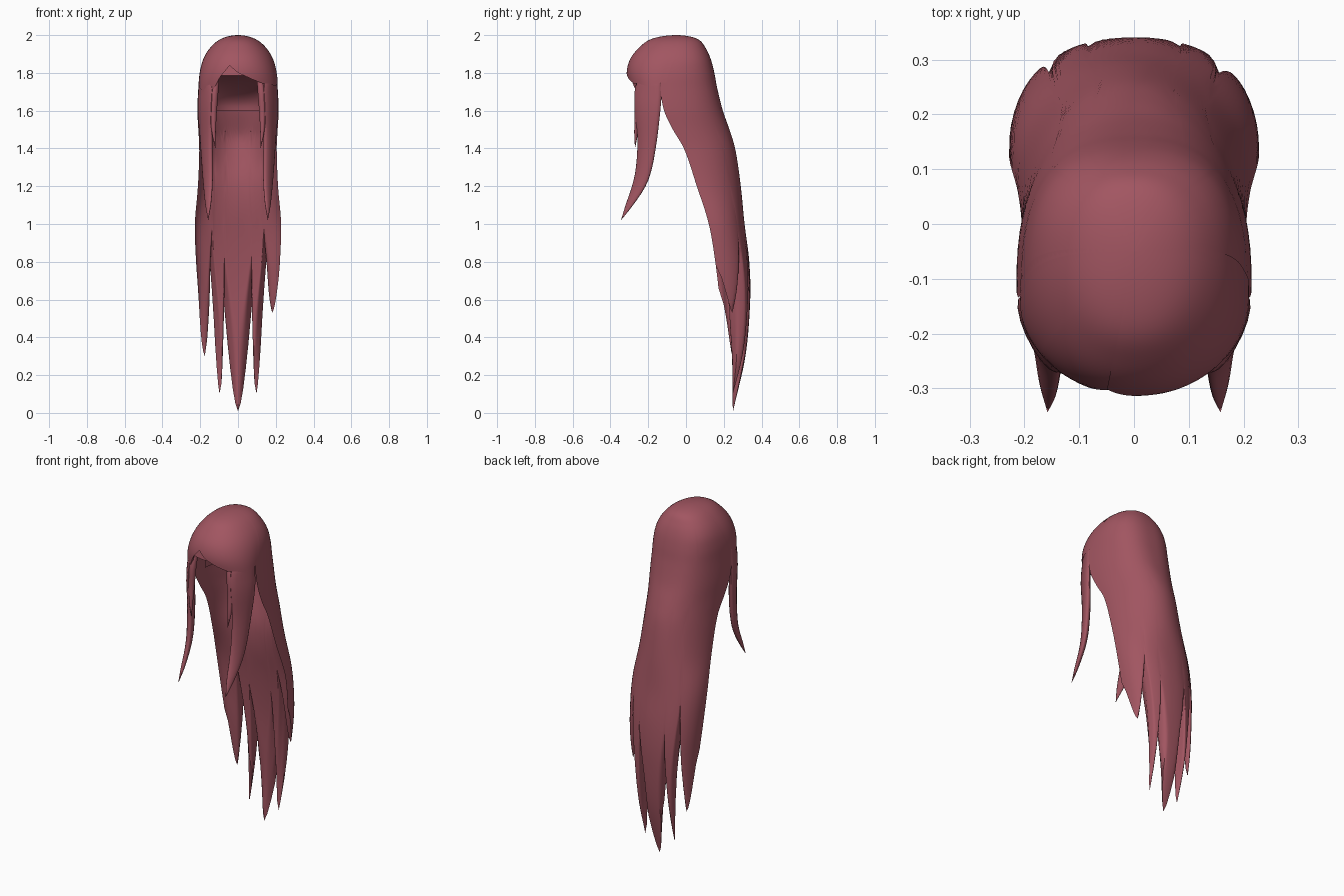
import bpy, bmesh, math
from mathutils import Vector

if "Cube" in bpy.data.objects:
    bpy.data.objects.remove(bpy.data.objects["Cube"])

hair = bpy.data.materials.new("dusty red hair")
hair.diffuse_color = (0.36, 0.092, 0.12, 1)
hair.use_nodes = True
hair.node_tree.nodes["Principled BSDF"].inputs["Base Color"].default_value = hair.diffuse_color

# Hair envelope: z, half width, front y, centre y, back y, roundness of the back
RINGS = [
    (2.00, 0.0, -.05, -.05, -.05, .9), (1.98, .09, -.18, -.05, .06, .9),
    (1.93, .15, -.25, -.06, .105, .85), (1.87, .185, -.295, -.08, .132, .8),
    (1.80, .203, -.312, -.11, .15, .78), (1.72, .21, -.30, -.13, .165, .78),
    (1.60, .215, -.27, -.112, .195, .85), (1.50, .21, -.25, -.065, .23, .95),
    (1.40, .205, -.25, -.005, .26, 1.0), (1.20, .212, -.25, .065, .29, 1.0),
    (1.00, .228, -.25, .13, .31, .92), (.80, .222, -.25, .165, .335, .9),
    (.60, .208, -.25, .188, .34, .9), (.30, .20, -.25, .205, .315, .9),
    (0.0, .19, -.25, .21, .25, .9)]
# How far the hollow back fills up into a flattened body: z, ratio
FILL = [(0.0, .7), (1.0, .7), (1.2, .55), (1.35, .3), (1.5, .06), (1.6, 0), (2.0, 0)]


def spline(rows, keys, k):
    """Smooth interpolation of table rows at key k (cubic Hermite)."""
    n = len(keys)
    k = min(max(k, keys[0]), keys[-1])
    i = next((j for j in range(n - 1) if k <= keys[j + 1]), n - 2)

    def slope(j, c):
        a, b = max(j - 1, 0), min(j + 1, n - 1)
        return (rows[b][c] - rows[a][c]) / (keys[b] - keys[a])
    h = keys[i + 1] - keys[i]
    t = (k - keys[i]) / h
    return [(2*t**3 - 3*t*t + 1) * rows[i][c] + (t**3 - 2*t*t + t) * h * slope(i, c)
            + (3*t*t - 2*t**3) * rows[i+1][c] + (t**3 - t*t) * h * slope(i+1, c)
            for c in range(len(rows[0]))]


KEYS = [math.sqrt(2 - r[0]) for r in RINGS]


def envelope(deg, z, grow):
    _, w, yf, yc, yb, p = spline(RINGS, KEYS, math.sqrt(max(2 - z, 0)))
    s, c = math.sin(math.radians(deg)), math.cos(math.radians(deg))
    if c < 0:
        p = .92
    x = w * math.copysign(abs(s) ** p, s) * grow
    y = yc + ((yb - yc) if c > 0 else (yf - yc)) * abs(c) ** p * grow
    return Vector((x, y, z)), Vector((0, yc, min(z, 1.75)))


def finish(bm, name):
    bmesh.ops.remove_doubles(bm, verts=bm.verts, dist=1e-5)
    bmesh.ops.recalc_face_normals(bm, faces=bm.faces)
    me = bpy.data.meshes.new(name)
    bm.to_mesh(me)
    bm.free()
    me.materials.append(hair)
    ob = bpy.data.objects.new(name, me)
    bpy.context.collection.objects.link(ob)
    bpy.context.view_layer.objects.active = ob
    ob.select_set(True)
    bpy.ops.object.shade_smooth_by_angle(angle=math.radians(50))
    ob.select_set(False)
    return ob


def grid_faces(bm, grid):
    for a, b in zip(grid, grid[1:]):
        for i in range(len(a) - 1):
            bm.faces.new((a[i], a[i+1], b[i+1], b[i]))


def sheet(name, edge, thick, rows, power=1.0, grow=1.0, sub=6, fill=False):
    """Lens-thick hair sheet hanging from the crown to a lower edge.
    edge: (angle, z, is_tip) knots."""
    cols = []
    for (a0, z0, t0), (a1, z1, t1) in zip(edge, edge[1:]):
        for i in range(sub):
            f = i / sub
            g = f ** power if t0 else 1 - (1 - f) ** power
            cols.append((a0 + (a1 - a0) * f, z0 + (z1 - z0) * g))
    cols.append(edge[-1][:2])
    zkeys = [f[0] for f in FILL]
    bm = bmesh.new()
    outer, inner = [], []
    for r in range(rows + 1):
        v = r / rows
        ro, ri = [], []
        for i, (deg, zb) in enumerate(cols):
            z = 2 - (2 - zb) * v * v
            p, centre = envelope(deg, z, grow)
            side = math.sin(math.pi * i / (len(cols) - 1))
            # distance to the lower edge, 1 at the edge and 0 well above it
            reach = .12 + .40 * max(.9 - zb, 0) if fill else .15
            e = max(0, 1 - (z - zb) / reach)
            taper = math.sqrt(max(0, 1 - e * e))
            t = thick * taper * max(side, 0) ** .5
            d = centre - p
            q = p + d.normalized() * min(t, d.length * .5)
            if fill:
                deep = spline(FILL, zkeys, z)[1] * max(p.y - centre.y, 0)
                q.y = min(q.y, p.y - deep * taper)
                # tips curl forward into the middle of the body
                curl = .45 * deep * e ** 3 * (1 if abs(deg) > 10 else .2)
                p.y -= curl
                q.y -= curl * (1 - taper)
            ro.append(bm.verts.new(p))
            ri.append(bm.verts.new(q))
        outer.append(ro)
        inner.append(ri)
    grid_faces(bm, outer)
    grid_faces(bm, inner)
    return finish(bm, name)


def lock(name, rows, side, skew=0.0, steps=24, n=16):
    """Tapering oval lock; rows: z, x, y, x radius, y radius."""
    bm = bmesh.new()
    keys = list(range(len(rows)))
    grid = []
    for s in range(steps + 1):
        z, x, y, rx, ry = spline(rows, keys, s / steps * keys[-1])
        grid.append([bm.verts.new((side * (x + rx * math.cos(a) + skew * ry * math.sin(a)),
                                   y + ry * math.sin(a), z))
                     for a in (2 * math.pi * i / n for i in range(n + 1))])
    grid_faces(bm, grid)
    return finish(bm, name)


# Crown and long back hair ending in five points
sheet("back_hair",
      [(-91, .66, 0), (-60, .30, 1), (-41, .84, 0), (-28, .10, 1), (-20, .64, 0),
       (0, .01, 1), (20, .64, 0), (28, .10, 1), (41, .85, 0), (60, .53, 1), (91, .78, 0)],
      .03, 72, power=1.5, fill=True)

# Parted fringe, the right half lies over the left
sheet("right_fringe",
      [(88, 1.75, 0), (115, 1.73, 0), (132, 1.745, 0), (145, 1.745, 0),
       (160, 1.765, 0), (178, 1.795, 0), (193, 1.845, 0)], .03, 24, grow=1.01)
sheet("left_fringe",
      [(190, 1.845, 0), (205, 1.78, 0), (218, 1.70, 0), (235, 1.69, 0), (272, 1.75, 0)],
      .03, 24)

# Vaulted underside closing the cap behind the fringe
bm = bmesh.new()
grid = []
for k in range(-1, 13):
    row = []
    a = max(k, 0) / 12 * math.pi / 2
    for deg in range(100, 261, 8):
        front = envelope(deg, 1.785, .95)[0]
        rear = envelope(180 - deg, 1.60, .86)[0]
        f = math.sin(a)
        pt = front.lerp(rear, f)
        pt.z = front.z + (rear.z - front.z) * (1 - math.cos(a))
        if k < 0:
            pt = envelope(deg, 1.86, .95)[0]
        row.append(bm.verts.new(pt))
    grid.append(row)
grid_faces(bm, grid)
finish(bm, "cap_underside")

# Side locks and thin strands framing the face
SIDE = [(1.86, .12, -.17, .015, .03), (1.78, .164, -.19, .022, .058),
        (1.70, .170, -.199, .024, .070),
        (1.60, .174, -.203, .024, .067), (1.45, .168, -.205, .024, .052),
        (1.30, .162, -.222, .022, .043), (1.20, .159, -.25, .018, .036),
        (1.10, .158, -.30, .012, .02), (1.02, .158, -.344, 0, 0)]
STRAND = [(1.80, .11, -.235, .012, .015), (1.70, .124, -.252, .020, .02),
          (1.58, .130, -.256, .017, .016), (1.48, .128, -.264, .010, .01),
          (1.40, .12, -.27, 0, 0)]
for side, label in ((1, "right"), (-1, "left")):
    lock(label + "_side_lock", SIDE, side, skew=.45)
    lock(label + "_thin_strand", STRAND, side)
